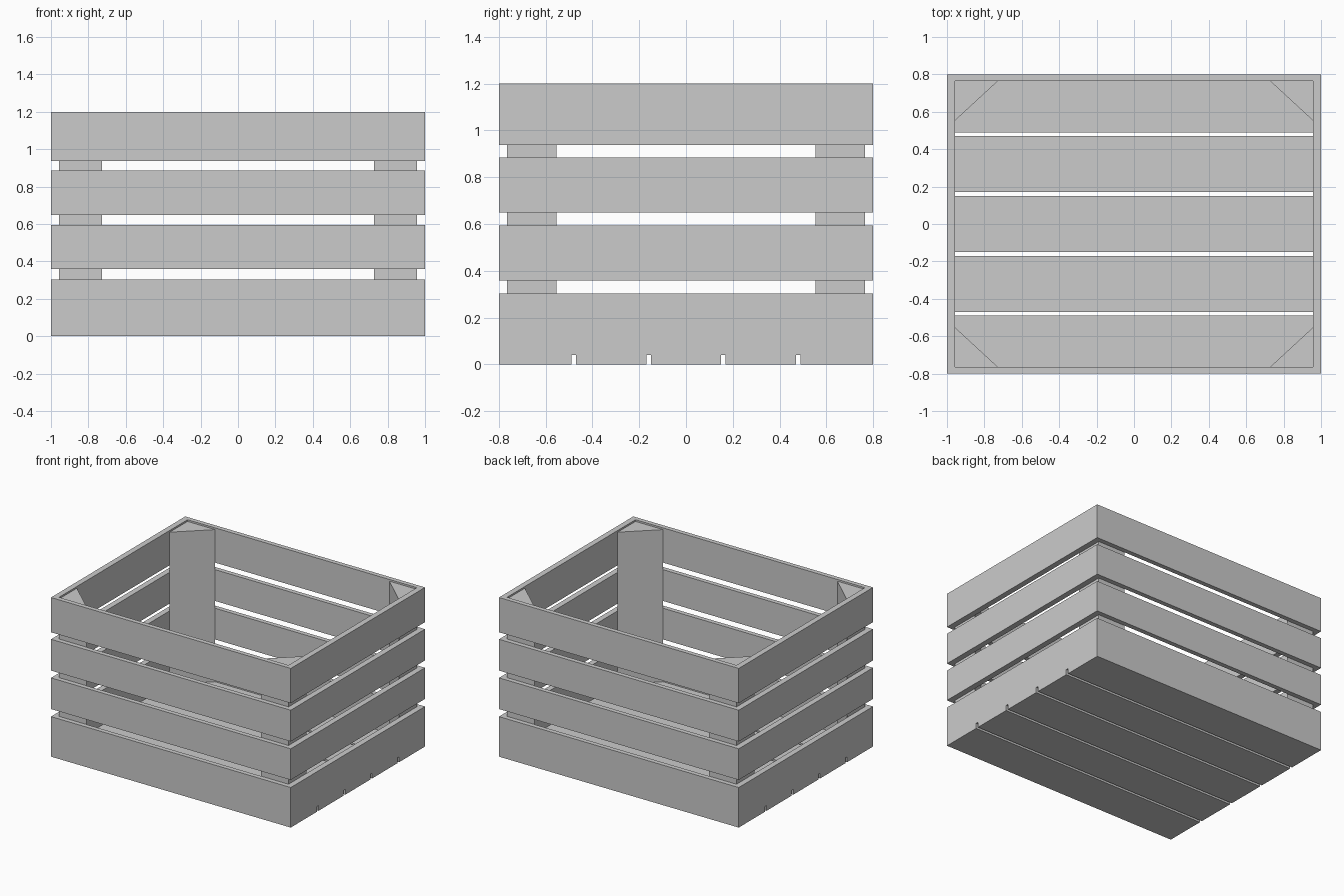
import bpy, bmesh

if "Cube" in bpy.data.objects:
    bpy.data.objects.remove(bpy.data.objects["Cube"])

X, Y = 1.0, 0.8              # outer half sizes
IX, IY = 0.957, 0.765        # inner half sizes
FLOOR = 0.04                 # floor board thickness


def prism(name, outline, z0, z1):
    """Upright prism from an xy outline."""
    bm = bmesh.new()
    face = bm.faces.new([bm.verts.new((x, y, z0)) for x, y in outline])
    ext = bmesh.ops.extrude_face_region(bm, geom=[face])
    for v in ext["geom"]:
        if isinstance(v, bmesh.types.BMVert):
            v.co.z = z1
    bmesh.ops.recalc_face_normals(bm, faces=bm.faces)
    mesh = bpy.data.meshes.new(name)
    bm.to_mesh(mesh)
    bm.free()
    obj = bpy.data.objects.new(name, mesh)
    bpy.context.collection.objects.link(obj)
    return obj


# Floor boards with narrow gaps, running the full length
floor_rows = [(-Y, -0.49), (-0.47, -0.17), (-0.15, 0.15), (0.17, 0.47), (0.49, Y)]
for i, (y0, y1) in enumerate(floor_rows):
    prism(f"floor_board_{i + 1}", [(-X, y0), (X, y0), (X, y1), (-X, y1)], 0, FLOOR)

# Wall slats, mitred at the corners
slat_rows = [(FLOOR, 0.302), (0.359, 0.594), (0.649, 0.885), (0.938, 1.2)]
for i, (z0, z1) in enumerate(slat_rows):
    for s, side in ((-1, "front"), (1, "back")):
        prism(f"{side}_slat_{i + 1}",
              [(-X, s * Y), (X, s * Y), (IX, s * IY), (-IX, s * IY)], z0, z1)
    for s, side in ((-1, "left"), (1, "right")):
        prism(f"{side}_slat_{i + 1}",
              [(s * X, -Y), (s * X, Y), (s * IX, IY), (s * IX, -IY)], z0, z1)

# Triangular corner posts inside the walls
for sx, nx in ((-1, "left"), (1, "right")):
    for sy, ny in ((-1, "front"), (1, "back")):
        prism(f"{ny}_{nx}_corner_post",
              [(sx * IX, sy * IY), (sx * 0.727, sy * IY), (sx * IX, sy * 0.553)],
              FLOOR, 1.187)
